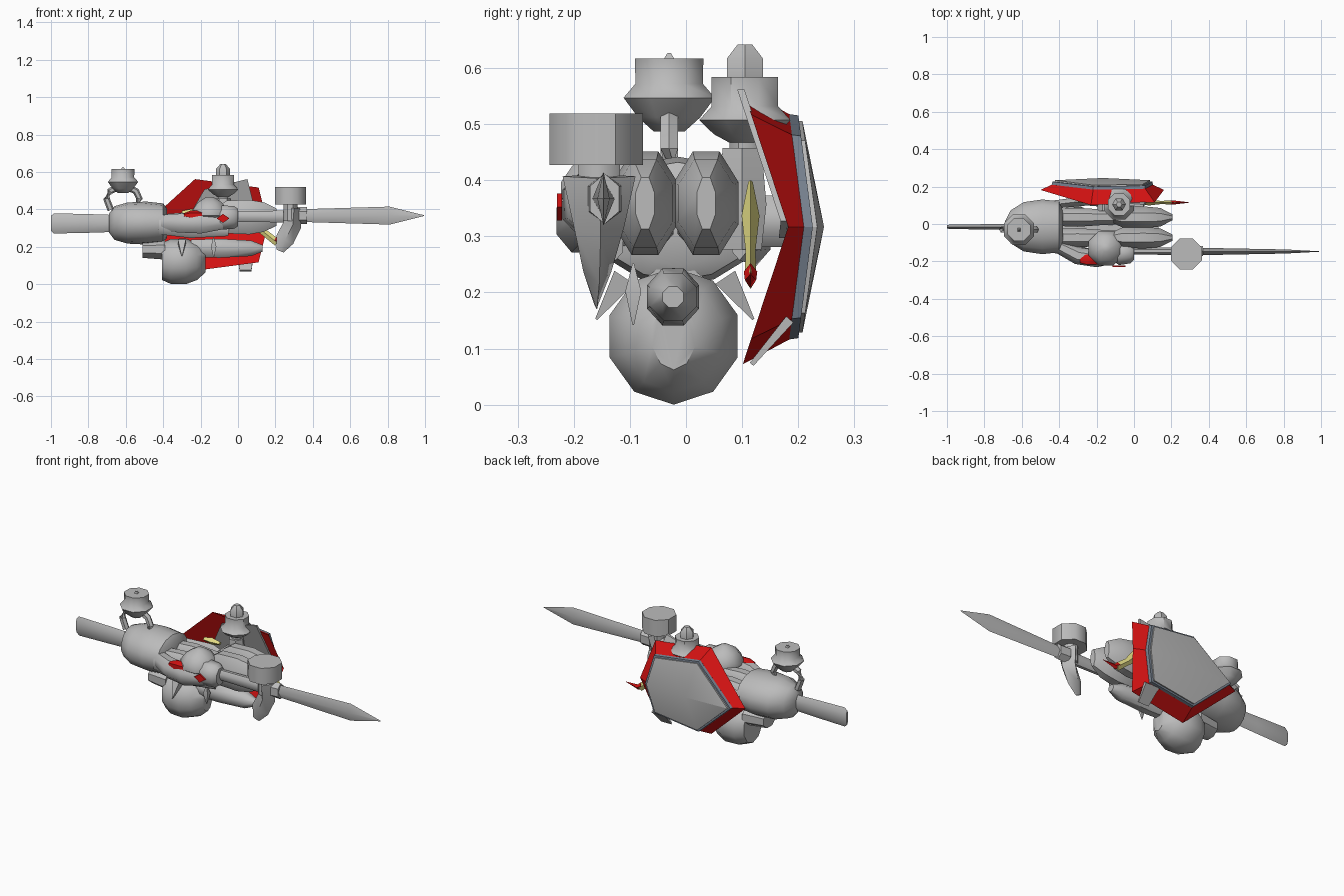
import bpy, bmesh, math
from mathutils import Vector

def material(name, c):
    m = bpy.data.materials.new(name)
    m.diffuse_color = (*c, 1)
    return m

GRAY = material("steel gray", (0.5, 0.5, 0.5))
RED = material("red", (0.66, 0.006, 0.006))
BLUE = material("slate trim", (0.2, 0.24, 0.3))
YELLOW = material("pale yellow", (0.82, 0.76, 0.25))

def finish(name, bm, mats, angle=45):
    bmesh.ops.recalc_face_normals(bm, faces=bm.faces)
    me = bpy.data.meshes.new(name)
    bm.to_mesh(me)
    bm.free()
    for m in mats:
        me.materials.append(m)
    ob = bpy.data.objects.new(name, me)
    bpy.context.collection.objects.link(ob)
    bpy.ops.object.select_all(action='DESELECT')
    ob.select_set(True)
    bpy.context.view_layer.objects.active = ob
    bpy.ops.object.shade_smooth_by_angle(angle=math.radians(angle))
    return ob

def loft(name, stations, mat=GRAY, n=8, turn=0.5):
    """Sections (centre, half width, half height) skinned along their path."""
    bm = bmesh.new()
    path = [Vector(s[0]) for s in stations]
    rings = []
    for i, (c, a, b) in enumerate(stations):
        t = (path[min(i + 1, len(path) - 1)] - path[max(i - 1, 0)]).normalized()
        u = t.cross(Vector((0, 0, 1)))
        u = Vector((0, 1, 0)) if u.length < 0.2 else u.normalized()
        v = u.cross(t).normalized()
        rings.append([bm.verts.new(path[i] + u * a * math.cos((k + turn) * math.tau / n)
                                   + v * b * math.sin((k + turn) * math.tau / n)) for k in range(n)])
    for r, s in zip(rings, rings[1:]):
        for k in range(n):
            bm.faces.new((r[k], r[(k + 1) % n], s[(k + 1) % n], s[k]))
    bm.faces.new(rings[0][::-1])
    bm.faces.new(rings[-1])
    return finish(name, bm, [mat])

def along_x(name, y, z, prof, mat=GRAY, n=8, turn=0.5):
    return loft(name, [((x, y, z), a, b) for x, a, b in prof], mat, n, turn)

def upright(name, x, y, prof, mat=GRAY, n=8):
    return loft(name, [((x, y, z), r, r) for z, r in prof], mat, n)

def shield_layer(name, front, back, mat, apex=None):
    """Folded plate between two (outline, ridge y, slope) faces, optionally peaked."""
    bm = bmesh.new()
    rings = []
    for outline, y0, slope in (front, back):
        rings.append([bm.verts.new((x, y0 - slope * abs(z - 0.32), z)) for x, z in outline])
    f, b = rings
    for r in ([f] if apex else rings):
        bm.faces.new(r[:4])
        bm.faces.new([r[3], r[4], r[5], r[0]])
    top = bm.verts.new((-0.165, apex, 0.32)) if apex else None
    for k in range(6):
        j = (k + 1) % 6
        bm.faces.new((f[k], f[j], b[j], b[k]))
        if apex:
            bm.faces.new((b[k], b[j], top))
    finish(name, bm, [mat], 20)

# torso and its pack
along_x("torso", -0.015, 0.33, [(-0.69, .03, .05), (-0.66, .09, .09), (-0.59, .135, .11),
        (-0.49, .15, .115), (-0.40, .14, .105), (-0.38, .09, .08)], n=14)
along_x("hip_block", -0.02, 0.19, [(-0.51, .06, .05), (-0.39, .08, .06)])

# rear blade, thin with a hexagonal section
along_x("rear_blade", -0.015, 0.328, [(-1, .010, .04), (-0.985, .014, .054), (-0.8, .016, .05),
        (-0.62, .016, .044)], n=6)

# underslung helmet with side spikes and small spindle
along_x("helmet", -0.022, 0.125, [(-0.405, .085, .10), (-0.36, .115, .12), (-0.28, .12, .122),
        (-0.22, .09, .10), (-0.175, .04, .06)], n=10)
for s in (-1, 1):
    loft("helmet_spike", [((-0.3, -0.02 + s * .09, .23), .03, .03),
                          ((-0.3, -0.02 + s * .14, .155), .003, .003)], n=4)
upright("side_spindle", -0.13, -0.094, [(.145, .002), (.205, .02), (.255, .002)], n=4)
along_x("lower_strut", -0.023, 0.195, [(-0.25, .045, .05), (-0.1, .05, .055), (0.07, .045, .045),
        (0.13, .02, .02)])

# pair of legs with blocky pointed feet
for y in (-0.073, 0.036):
    along_x("thigh", y, 0.33, [(-0.42, .05, .05), (-0.3, .055, .06), (-0.17, .045, .05), (-0.08, .04, .05)])
    along_x("foot", y, 0.362, [(-0.11, .035, .06), (-0.06, .06, .095), (0.06, .062, .1),
            (0.14, .054, .085), (0.205, .018, .05)], n=8)
for s in (-1, 1):
    loft("side_plate", [((-0.42, -0.015 + s * .12, .32), .025, .05),
                        ((-0.25, -0.015 + s * .14, .31), .03, .06),
                        ((-0.05, -0.015 + s * .11, .29), .015, .03)], n=6)

# top nozzle carried on two curved arms
upright("rear_nozzle", -0.615, -0.03, [(.49, .03), (.515, .06), (.55, .088), (.575, .065), (.62, .066)])
upright("nozzle_tip", -0.615, -0.03, [(.60, .03), (.63, .004)], n=4)
for s in (-1, 1):
    loft("nozzle_arm", [((-0.615 + s * dx, -0.03, z), .018, .018)
                        for dx, z in ((.065, .40), (.088, .46), (.07, .50), (.03, .52))], n=6)

# second nozzle
upright("front_nozzle", -0.08, 0.105, [(.44, .03), (.47, .03), (.485, .06), (.51, .088),
                                       (.535, .064), (.587, .064)])
upright("front_nozzle_tip", -0.08, 0.105, [(.58, .037), (.62, .037), (.645, .015)], n=6)
upright("nozzle_post", -0.08, 0.10, [(.28, .04), (.36, .05), (.46, .04)], n=6)

# sword arm, hand and red armour plates
loft("sword_arm", [((-0.42, -0.11, .33), .04, .045), ((-0.3, -0.17, .33), .05, .055),
                   ((-0.2, -0.185, .33), .05, .06), ((-0.05, -0.16, .34), .04, .04)])
upright("hand_guard", -0.15, -0.13, [(.34, .05), (.37, .10), (.40, .10), (.44, .07), (.47, .02)])
along_x("fist", -0.155, 0.36, [(-0.12, .04, .05), (-0.08, .07, .07), (-0.02, .06, .065), (0, .04, .05)])
along_x("shoulder_plate", -0.19, 0.372, [(-0.29, .02, .01), (-0.25, .032, .026), (-0.19, .032, .026)], RED, 6)
loft("wrist_plate", [((-0.08, -.221, .355), .034, .024), ((-0.08, -.23, .355), .034, .024)], RED, 4, 0)

# long sword: grip, collar, blade
along_x("grip", -0.145, 0.365, [(-0.05, .02, .03), (0.3, .022, .035)])
along_x("collar", -0.145, 0.37, [(0.31, .035, .045), (0.37, .03, .045)], n=6)
along_x("blade", -0.147, 0.37, [(0.34, .02, .034), (0.81, .011, .048), (0.995, .001, .002)], n=4, turn=0)

# octagonal drum above the sword with a fin below it
upright("drum", 0.28, -0.16, [(.43, .09), (.522, .09)])
upright("drum_neck", 0.28, -0.155, [(.34, .04), (.44, .04)])
loft("fin", [((0.30, -0.155, .41), .065, .035), ((0.29, -0.155, .32), .045, .05),
             ((0.25, -0.158, .24), .025, .05), ((0.225, -0.16, .18), .003, .02)], n=4, turn=0)

# shield: bevelled red rim, slate trim, peaked gray face and gray inner lining
outline = [(-0.5, .32), (-0.23, .565), (0.11, .52), (0.16, .32), (0.11, .12), (-0.23, .075)]
def inset(f):
    return [(-0.165 + (x + .165) * f, .32 + (z - .32) * f) for x, z in outline]
mid, small = inset(.82), inset(.77)
shield_layer("shield_rim", (outline, .182, .33), (mid, .21, .13), RED)
shield_layer("shield_trim", (mid, .209, .13), (inset(.81), .226, .13), BLUE)
shield_layer("shield_face", (small, .212, .14), (small, .234, .14), GRAY, .246)
lining = [(-0.29, .32), (-0.18, .51), (0.05, .565), (0.11, .33), (0.05, .30), (-0.18, .30)]
shield_layer("shield_lining", (lining, .172, .33), (lining, .185, .33), GRAY)
loft("shield_lower_tab", [((0.04, .117, .075), .045, .006), ((0.04, .185, .155), .06, .012)], n=4)
loft("shield_mount", [((-0.15, 0.07, .33), .05, .05), ((-0.15, 0.19, .33), .05, .05)])

# yellow dart with red tip, its tail tucked behind the leg
loft("dart", [((0.0, .115, .40), .004, .004), ((0.08, .115, .34), .016, .03),
              ((0.14, .115, .28), .009, .018), ((0.21, .115, .225), .010, .02)], YELLOW, 4, 0)
along_x("dart_tail", 0.125, 0.385, [(-0.3, .01, .01), (-0.25, .015, .02), (-0.2, .01, .01)], YELLOW, 4, 0)
loft("dart_tip", [((0.195, .115, .24), .012, .018), ((0.22, .115, .225), .010, .014),
                  ((0.295, .115, .235), .001, .001)], RED, 4, 0)

# ground the model
bpy.context.view_layer.update()
low = min((o.matrix_world @ v.co).z for o in bpy.data.objects for v in o.data.vertices)
for o in bpy.data.objects:
    o.location.z -= low
